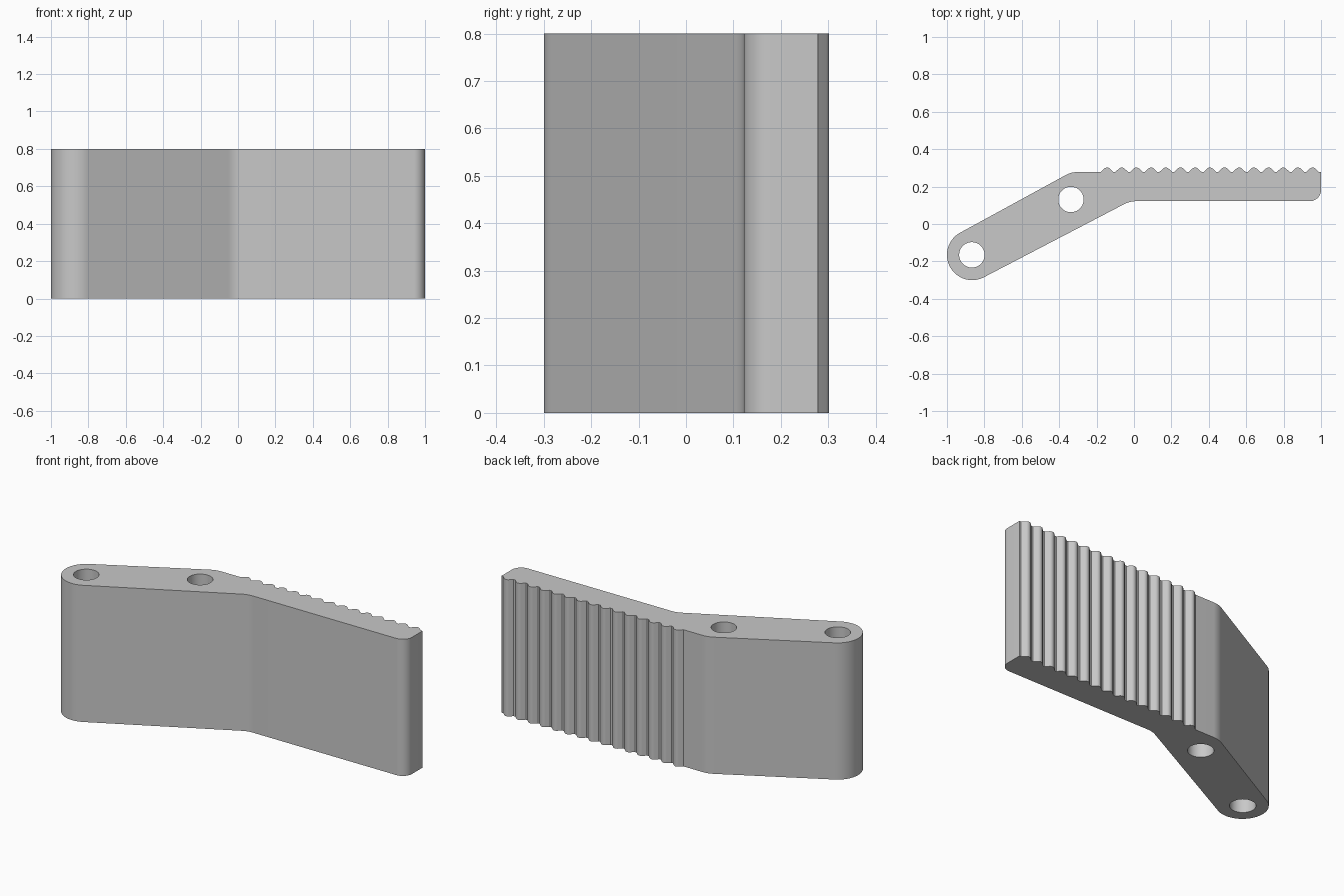
import bpy, bmesh
from math import sin, cos, radians
from mathutils import Vector

cube = bpy.data.objects.get("Cube")
if cube:
    bpy.data.objects.remove(cube, do_unlink=True)

HEIGHT = 0.8
BACK, FRONT = 0.278, 0.122          # back and front faces of the grip
TEETH, PITCH = 15, 0.0785
PIVOT, PIVOT_R = (-0.865, -0.165), 0.135
HOLES = [(-0.867, -0.165), (-0.337, 0.131)]
HOLE_R = 0.068


def arc(centre, radius, start, end, steps):
    angles = [radians(start + (end - start) * i / steps) for i in range(steps + 1)]
    return [Vector((centre[0] + radius * cos(a), centre[1] + radius * sin(a))) for a in angles]


def fillet(before, corner, after, radius, steps=10):
    """Round a corner with an arc tangent to both sides."""
    before, corner, after = Vector(before), Vector(corner), Vector(after)
    u, v = (before - corner).normalized(), (after - corner).normalized()
    half = u.angle(v) / 2
    centre = corner + (u + v).normalized() * radius / sin(half)
    tangent = radius * cos(half) / sin(half)
    p = (corner + u * tangent - centre).normalized()
    q = (corner + v * tangent - centre).normalized()
    return [centre + p.slerp(q, i / steps) * radius for i in range(steps + 1)]


# Outline, counter-clockwise: pivot end, front side, tip, toothed back
end = arc(PIVOT, PIVOT_R, 118, 297.4, 40)
front_bend, back_bend = (-0.022, FRONT), (-0.335, BACK)
tip_front, tip_back = (1, FRONT), (1, BACK)
outline = end + fillet(end[-1], front_bend, tip_front, 0.135)
outline += fillet(front_bend, tip_front, tip_back, 0.06)
outline.append(Vector(tip_back))
for i in range(TEETH):
    x = 0.955 - i * PITCH
    right, left = Vector((x + 0.034, BACK)), Vector((x - 0.034, BACK))
    outline += [right] + fillet(right, (x, BACK + 0.0323), left, 0.022, 8) + [left]
outline += fillet(tip_back, back_bend, end[0], 0.135)

# Fill the outline with its two pin holes and extrude it upward
bm = bmesh.new()
edges = []
for loop in [outline] + [arc(c, HOLE_R, 0, 350, 35) for c in HOLES]:
    verts = [bm.verts.new((p.x, p.y, 0)) for p in loop]
    edges += [bm.edges.new((v, verts[i - 1])) for i, v in enumerate(verts)]
bmesh.ops.triangle_fill(bm, edges=edges, use_beauty=True, use_dissolve=False)
top = bmesh.ops.extrude_face_region(bm, geom=bm.faces[:])["geom"]
bmesh.ops.translate(bm, vec=(0, 0, HEIGHT), verts=[g for g in top if isinstance(g, bmesh.types.BMVert)])
bmesh.ops.recalc_face_normals(bm, faces=bm.faces[:])

mesh = bpy.data.meshes.new("toothed_lever")
bm.to_mesh(mesh)
bm.free()
lever = bpy.data.objects.new("toothed_lever", mesh)
bpy.context.collection.objects.link(lever)

# Plain grey material
grey = bpy.data.materials.new("plain_grey")
grey.use_nodes = True
colour = (0.58, 0.58, 0.58, 1)
grey.diffuse_color = colour
grey.node_tree.nodes["Principled BSDF"].inputs["Base Color"].default_value = colour
mesh.materials.append(grey)

# Smooth curved walls, keep sharp rims
bpy.ops.object.select_all(action="DESELECT")
lever.select_set(True)
bpy.context.view_layer.objects.active = lever
bpy.ops.object.shade_smooth_by_angle(angle=radians(30))
